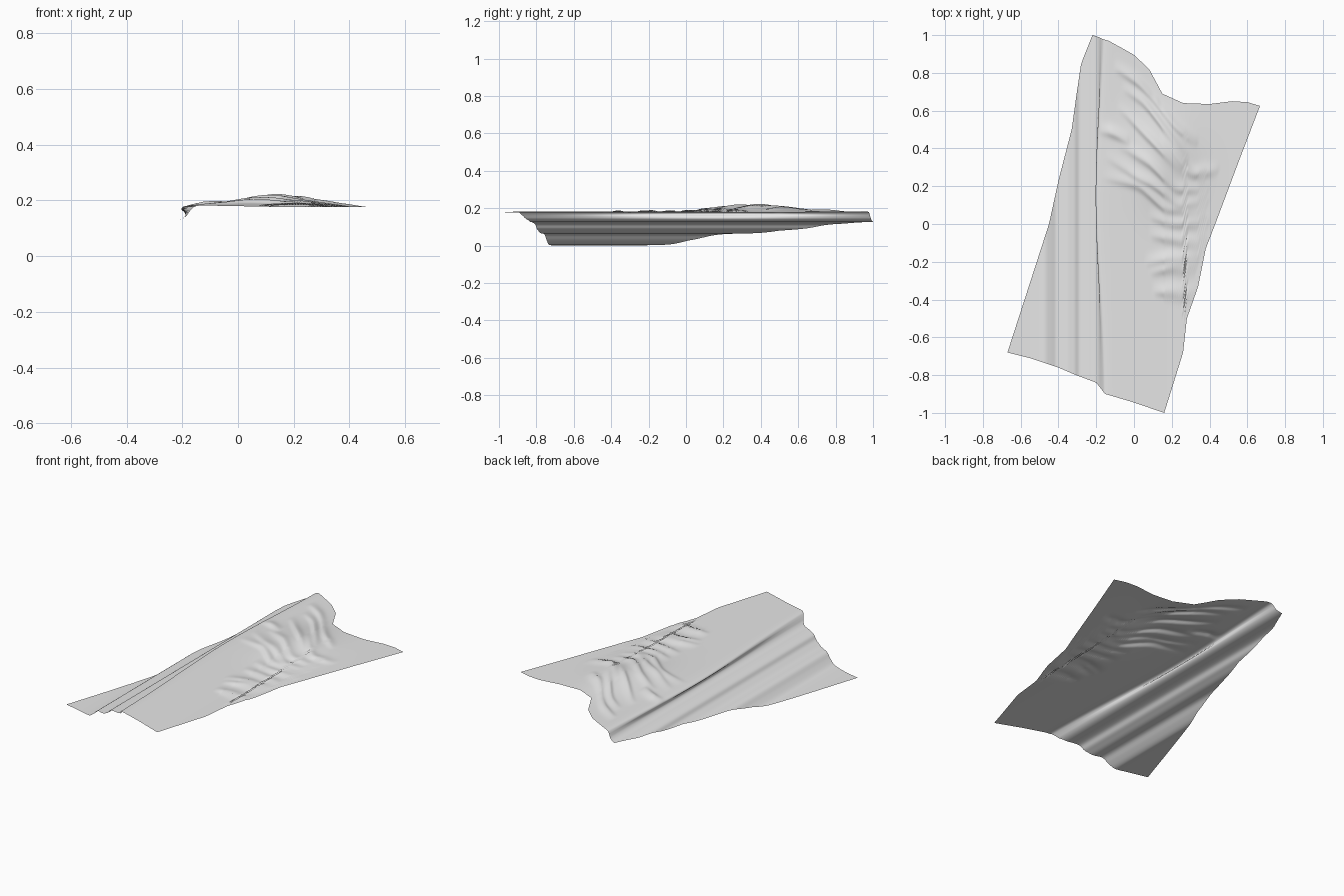
import bpy, bmesh, math

if "Cube" in bpy.data.objects:
    bpy.data.objects.remove(bpy.data.objects["Cube"])


def lerp(points, x):
    """Piecewise linear lookup in a list of (x, value)."""
    if x <= points[0][0]:
        return points[0][1]
    for (x0, v0), (x1, v1) in zip(points, points[1:]):
        if x <= x1:
            return v0 + (v1 - v0) * (x - x0) / (x1 - x0)
    return points[-1][1]


# Plan outline, as the back and front limit of y along x
BACK = [(-.67, -.68), (-.45, .0), (-.40, .23), (-.33, .50), (-.305, .68), (-.28, .85),
        (-.22, 1.0), (-.13, .97), (0, .895), (.08, .82), (.15, .69), (.26, .64),
        (.40, .635), (.52, .65), (.60, .645), (.667, .625)]
FRONT = [(-.67, -.68), (-.55, -.71), (-.40, -.76), (-.33, -.79), (-.28, -.81),
         (-.20, -.84), (-.15, -.90), (0, -.945), (.16, -1.0), (.26, -.68),
         (.28, -.50), (.34, -.33), (.38, -.13), (.43, .0), (.55, .32), (.667, .625)]

# Stepped scarp profile: x, z, how far the overhanging lip moves the point
SCARP = [(-.67, 0, 0), (-.58, 0, 0), (-.50, .003, 0), (-.47, .010, 0), (-.44, .033, 0),
         (-.41, .060, 0), (-.36, .067, 0), (-.33, .080, 0), (-.31, .092, 0),
         (-.29, .114, 0), (-.25, .124, 0), (-.22, .127, 0), (-.20, .134, 0),
         (-.185, .145, .1), (-.175, .157, .4), (-.165, .168, .9), (-.155, .177, 1),
         (-.14, .181, .9), (-.12, .182, .5)]

# Crest lines of the folds on the plateau, each running left to right
CRESTS = [
    [(-.10, .83), (.03, .74), (.14, .62)],
    [(-.06, .72), (.05, .645), (.14, .53), (.29, .33)],
    [(-.08, .62), (.08, .45), (.26, .27)],
    [(-.17, .50), (-.10, .48), (-.02, .43)],
    [(.10, .66), (.22, .51), (.34, .42)],
    [(.14, .46), (.20, .39), (.30, .26), (.45, .28)],
    [(-.08, .42), (.08, .32), (.22, .18), (.40, .18)],
    [(-.13, .36), (-.02, .27), (.11, .20), (.24, .10), (.40, .12)],
    [(-.14, .25), (.03, .20), (.16, .08), (.38, .05)],
    [(.08, .04), (.20, .00), (.40, .00)],
    [(.08, -.06), (.20, -.08), (.38, -.12)],
    [(.06, -.21), (.18, -.18), (.35, -.19)],
    [(.08, -.26), (.20, -.23), (.33, -.25)],
    [(.10, -.36), (.20, -.36), (.33, -.39)],
]


def folds(x, y):
    """Height of the low dome and its wrinkles."""
    z = .036 * math.exp(-((x - .15) / .17) ** 2 - ((y - .36) / .24) ** 2)
    for crest in CRESTS:
        t = (x - crest[0][0]) / (crest[-1][0] - crest[0][0])
        if 0 < t < 1:
            # averaged lookup rounds the bends
            d = y - sum(lerp(crest, x + k * .012) for k in (-2, -1, 0, 1, 2)) / 5
            width = .022 if d < 0 else .038
            z += .012 * math.sin(math.pi * t) ** .8 * math.exp(-(d / width) ** 2)
    return z


def spline(points, steps):
    """Catmull-Rom curve through the points."""
    out = []
    for i in range(len(points) - 1):
        a, b, c, d = (points[max(0, min(len(points) - 1, i + k))] for k in (-1, 0, 1, 2))
        for s in range(steps):
            t = s / steps
            out.append(tuple(.5 * (2 * q + (r - p) * t + (2 * p - 5 * q + 4 * r - w) * t * t
                                   + (3 * q - p - 3 * r + w) * t ** 3)
                             for p, q, r, w in zip(a, b, c, d)))
    return out


# Columns: scarp curve followed by the nearly flat plateau
columns = spline(SCARP, 4)
columns += [(-.12 + .01 * i, .182 - .006 * min(1, i / 30), .5 * max(0, 1 - i / 8))
            for i in range(79)] + [(.667, .176, 0)]

ROWS = 200
bm = bmesh.new()
grid = []
for x, z, lip in columns:
    lo, hi = lerp(FRONT, x), lerp(BACK, x)
    col = []
    for j in range(ROWS + 1):
        y = lo + (hi - lo) * j / ROWS
        overhang = -.042 * lip * math.exp(-((y - .15) / .62) ** 2)
        rise = folds(x, y) if x > -.17 else 0
        rise *= min(1, max(0, (x + .17) / .06))
        col.append(bm.verts.new((x + overhang, y, max(0, z) + rise)))
    grid.append(col)
for a, b in zip(grid, grid[1:]):
    for j in range(ROWS):
        bm.faces.new((a[j], b[j], b[j + 1], a[j + 1]))
# Close the pointed corners
bmesh.ops.remove_doubles(bm, verts=bm.verts, dist=.0002)
for f in bm.faces:
    f.smooth = True
mesh = bpy.data.meshes.new("terrain")
bm.to_mesh(mesh)
bm.free()

# Single pale grey ground colour
grey = bpy.data.materials.new("pale grey")
grey.diffuse_color = (.8, .8, .8, 1)
grey.use_nodes = True
grey.node_tree.nodes["Principled BSDF"].inputs["Base Color"].default_value = grey.diffuse_color
mesh.materials.append(grey)
terrain = bpy.data.objects.new("terrain", mesh)
bpy.context.collection.objects.link(terrain)
